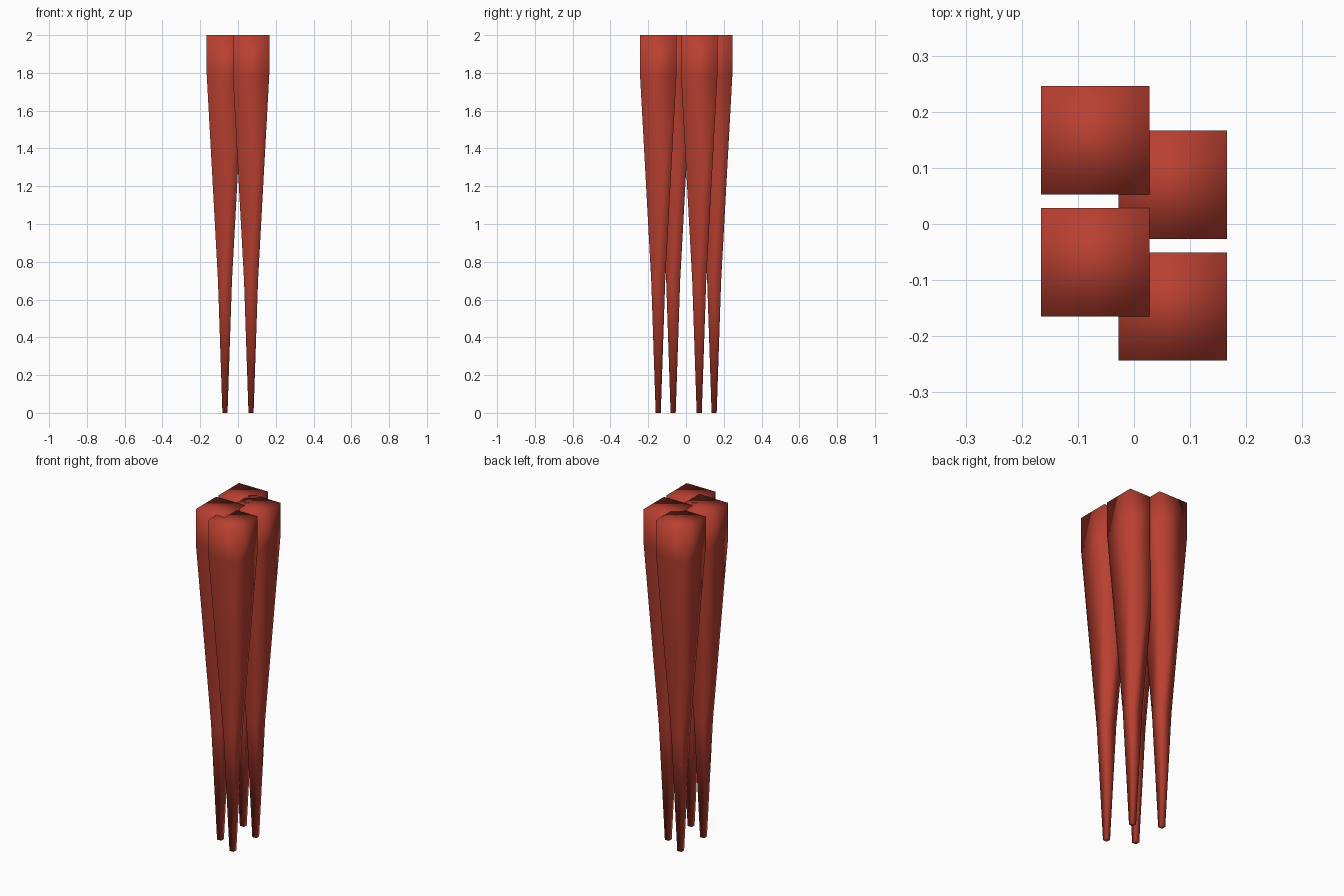
import bpy
import bmesh

cube = bpy.data.objects.get("Cube")
if cube:
    bpy.data.objects.remove(cube, do_unlink=True)

red = bpy.data.materials.new("brick_red")
red.use_nodes = True
colour = (0.48, 0.05, 0.03, 1)
red.diffuse_color = colour
red.node_tree.nodes["Principled BSDF"].inputs["Base Color"].default_value = colour

# Half width of the square section at each height
PROFILE = [(0, 0.0135), (0.7, 0.037), (1.79, 0.0965), (2, 0.0965)]
CORNERS = [(-1, -1), (1, -1), (1, 1), (-1, 1)]


def make_stake(name, x, y):
    """Tapered square stake with a straight head, smooth all over."""
    bm = bmesh.new()
    rings = [[bm.verts.new((a * half, b * half, z)) for a, b in CORNERS]
             for z, half in PROFILE]
    for low, high in zip(rings, rings[1:]):
        for i in range(4):
            j = (i + 1) % 4
            bm.faces.new((low[i], low[j], high[j], high[i]))
    bm.faces.new(rings[-1])
    bm.faces.new(rings[0][::-1])
    for face in bm.faces:
        face.smooth = True
    mesh = bpy.data.meshes.new(name)
    bm.to_mesh(mesh)
    bm.free()
    mesh.materials.append(red)
    stake = bpy.data.objects.new(name, mesh)
    stake.location = (x, y, 0)
    bpy.context.collection.objects.link(stake)


# Two staggered rows of two stakes
for side, x, back_y, front_y in (("right", -0.069, 0.149, -0.068),
                                 ("left", 0.069, 0.07, -0.147)):
    make_stake("back_stake_" + side, x, back_y)
    make_stake("front_stake_" + side, x, front_y)
